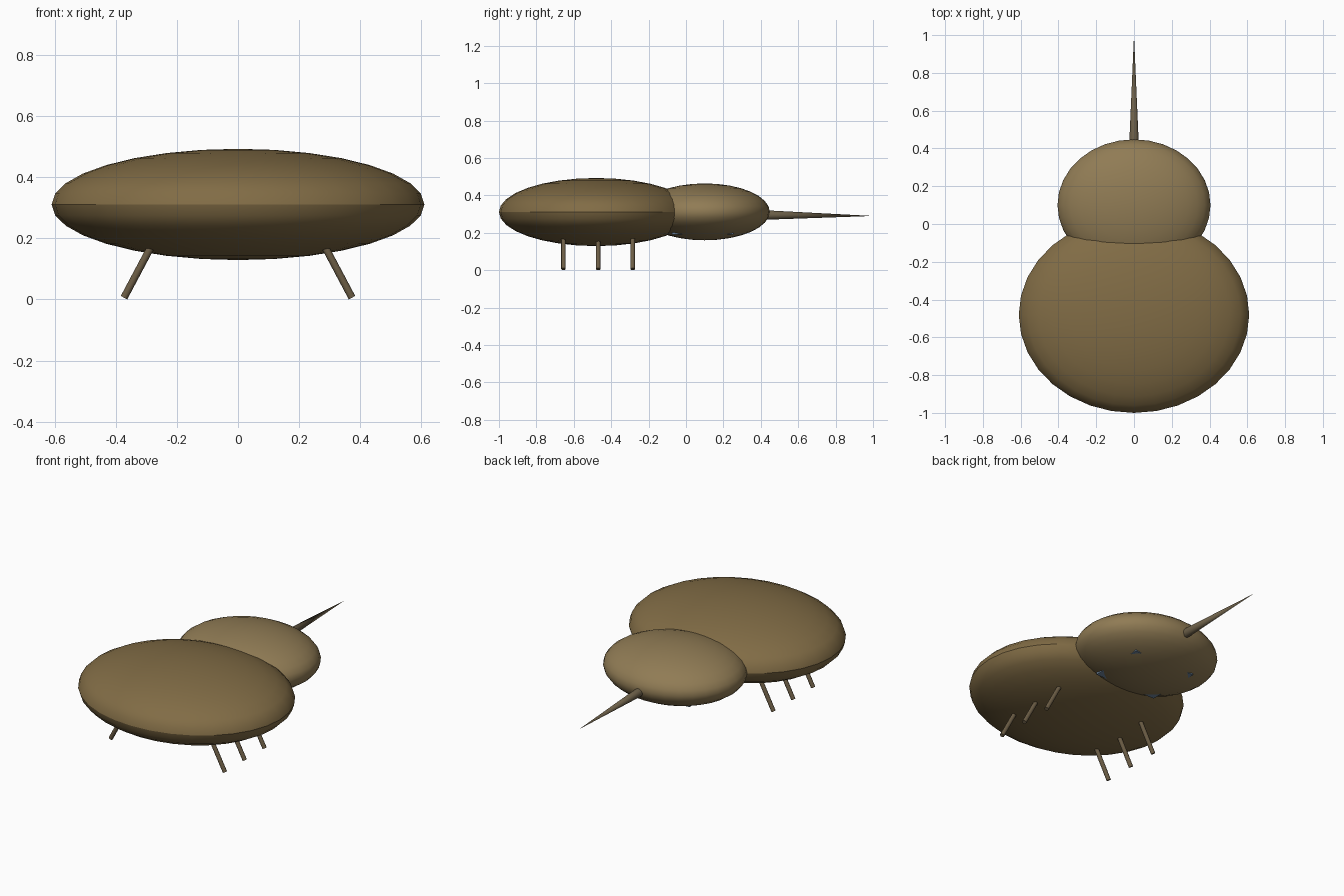
import bpy
from mathutils import Vector

if "Cube" in bpy.data.objects:
    bpy.data.objects.remove(bpy.data.objects["Cube"])


def material(name, rgb):
    m = bpy.data.materials.new(name)
    m.diffuse_color = (*rgb, 1)
    m.use_nodes = True
    m.node_tree.nodes["Principled BSDF"].inputs["Base Color"].default_value = m.diffuse_color
    return m


SHELL = material("shell", (0.22, 0.15, 0.06))
REAR = material("rear_shell", (0.28, 0.20, 0.09))
TAIL = material("tail_brown", (0.15, 0.115, 0.065))
LEG = material("leg_brown", (0.15, 0.11, 0.06))
GILL = material("gill_blue", (0.16, 0.24, 0.34))


def finish(name, mat, smooth=True):
    ob = bpy.context.object
    ob.name = name
    ob.data.materials.append(mat)
    if smooth:
        bpy.ops.object.shade_smooth_by_angle()
    return ob


def ellipsoid(name, loc, radii, mat):
    bpy.ops.mesh.primitive_uv_sphere_add(segments=32, ring_count=16, location=loc)
    bpy.context.object.scale = radii
    bpy.ops.object.transform_apply(location=False, rotation=False, scale=True)
    return finish(name, mat)


def rod(name, a, b, r1, r2, mat, sides=16):
    a, b = Vector(a), Vector(b)
    d = b - a
    bpy.ops.mesh.primitive_cone_add(vertices=sides, radius1=r1, radius2=r2,
                                    depth=d.length, location=(a + b) / 2,
                                    rotation=d.to_track_quat('Z', 'Y').to_euler())
    return finish(name, mat)


# Two domed shells
ellipsoid("front_shell", (0, -0.48, 0.311), (0.61, 0.52, 0.182), SHELL)
ellipsoid("rear_shell", (0, 0.10, 0.312), (0.405, 0.348, 0.152), REAR)

# Tail spine
rod("tail_spine", (0, 0.43, 0.295), (0, 1.0, 0.29), 0.025, 0, TAIL)

# Three pairs of walking legs
for i, y in enumerate((-0.655, -0.47, -0.285)):
    for side, label in ((-1, "left"), (1, "right")):
        rod(f"{label}_leg_{i + 1}", (side * 0.27, y, 0.20),
            (side * 0.373, y, 0.006), 0.012, 0.012, LEG)

# Gill plates under the rear shell
for i in range(5):
    bpy.ops.mesh.primitive_cube_add(size=1, location=(0, -0.045 + i * 0.0675, 0.196))
    bpy.context.object.scale = (0.40, 0.06, 0.012)
    bpy.ops.object.transform_apply(location=False, rotation=False, scale=True)
    finish(f"gill_plate_{i + 1}", GILL, smooth=False)
